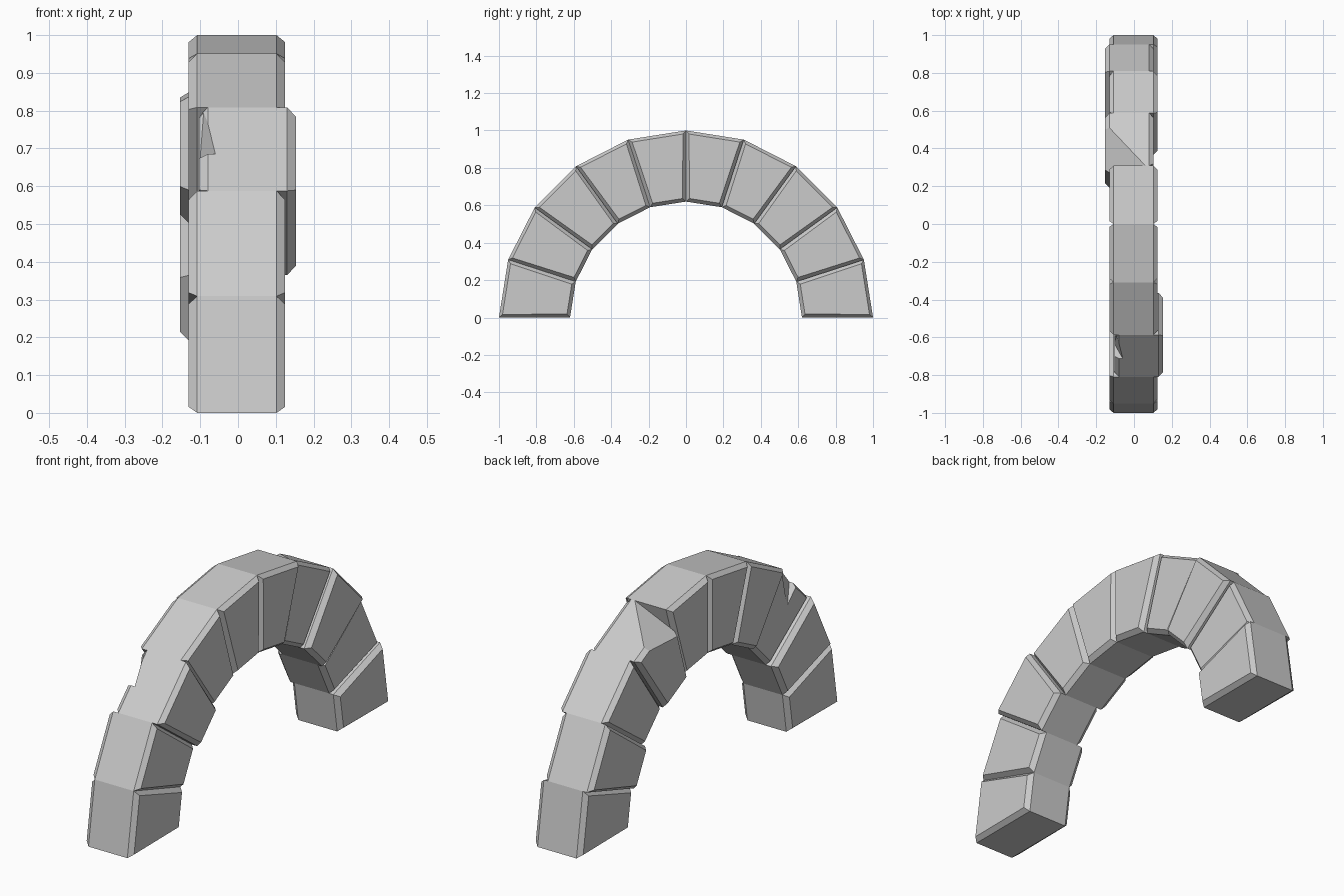
import bpy, bmesh
from math import sin, cos, pi
from mathutils import Vector

if "Cube" in bpy.data.objects:
    bpy.data.objects.remove(bpy.data.objects["Cube"])

N, R_OUT, R_IN, HALF, BEVEL = 10, 1.0, 0.62, 0.105, 0.023
SHIFT = {2: 0.025, 6: -0.025, 8: -0.025}   # stones pushed out of line


def arc(x, r, k):
    """Point at radius r on joint k, counted from the front foot."""
    a = pi * k / N
    return Vector((x, -r * cos(a), r * sin(a)))


def finish(bm, name):
    bmesh.ops.recalc_face_normals(bm, faces=bm.faces)
    me = bpy.data.meshes.new(name)
    bm.to_mesh(me)
    bm.free()
    ob = bpy.data.objects.new(name, me)
    bpy.context.collection.objects.link(ob)
    return ob


def stone(i):
    bm = bmesh.new()
    c = SHIFT.get(i, -0.003)
    rings = []
    for x in (c - HALF, c + HALF):
        rings.append([bm.verts.new(arc(x, r, k)) for r, k in
                      ((R_OUT, i), (R_OUT, i + 1), (R_IN, i + 1), (R_IN, i))])
    a, b = rings
    sides = [bm.faces.new(a), bm.faces.new(b[::-1])]
    for j in range(4):
        n = (j + 1) % 4
        bm.faces.new((a[j], b[j], b[n], a[n]))
    bmesh.ops.recalc_face_normals(bm, faces=bm.faces)
    # raised, chamfered side faces
    bmesh.ops.inset_individual(bm, faces=sides, thickness=0.025, depth=BEVEL)
    if i == 6:
        # large broken corner
        p, q, s = Vector((-0.13, 0.51, 0.849)), Vector((0.06, 0.31, 0.951)), Vector((-0.15, 0.29, 0.826))
        nrm = (q - p).cross(s - p)
        if nrm.dot(arc(-0.2, 1.1, 6) - p) < 0:
            nrm = -nrm
        geom = bm.verts[:] + bm.edges[:] + bm.faces[:]
        bmesh.ops.bisect_plane(bm, geom=geom, plane_co=p, plane_no=nrm, clear_outer=True)
        bmesh.ops.holes_fill(bm, edges=[e for e in bm.edges if e.is_boundary], sides=0)
    return finish(bm, f"arch_stone_{i + 1}")


stones = [stone(i) for i in range(N)]

# small notch in the edge of the third stone
top, low = arc(0, 1, 3), arc(0, 1, 2)
mid = low.lerp(top, 0.44)
inward = -mid.normalized()
A = top + Vector((-0.09, 0, 0))
B = mid + Vector((-0.06, 0, 0))
C = mid + inward * 0.11 + Vector((-0.105, 0, 0))
up = (B - C) * 0.5
pts = [A, C, B + up, A + up]
pts += [v + Vector((-0.15, 0, 0)) for v in pts]
bm = bmesh.new()
for v in pts:
    bm.verts.new(v)
hull = bmesh.ops.convex_hull(bm, input=bm.verts[:])
cutter = finish(bm, "notch_cutter")
cutter.hide_render = True
ob = stones[2]
mod = ob.modifiers.new("notch", 'BOOLEAN')
mod.operation, mod.solver, mod.object = 'DIFFERENCE', 'EXACT', cutter
bpy.context.view_layer.objects.active = ob
bpy.ops.object.modifier_apply(modifier=mod.name)
bpy.data.objects.remove(cutter)
